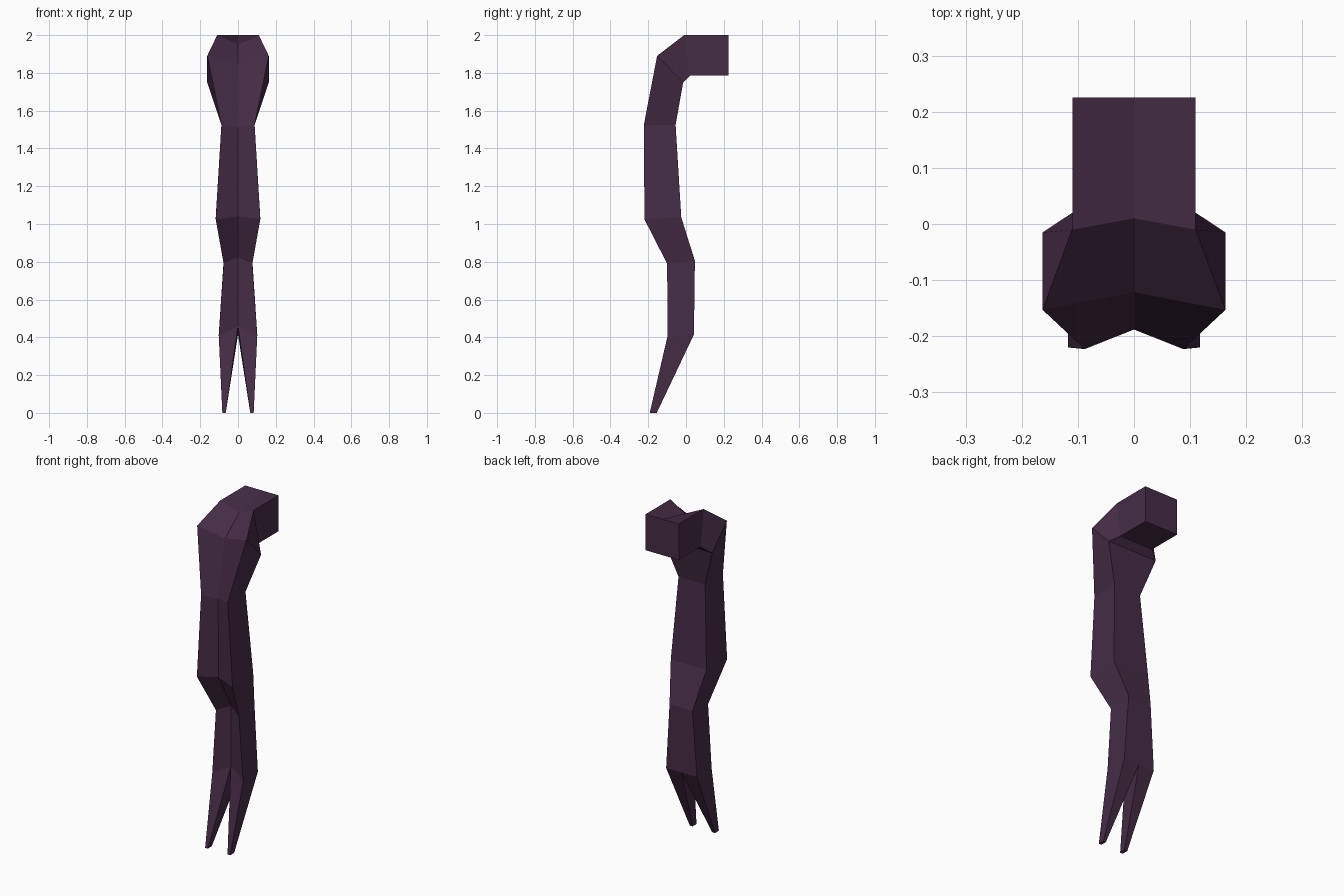
import bpy, bmesh

if "Cube" in bpy.data.objects:
    bpy.data.objects.remove(bpy.data.objects["Cube"])

mat = bpy.data.materials.new("dark_purple")
mat.diffuse_color = (0.06, 0.026, 0.06, 1)
mat.use_nodes = True
mat.node_tree.nodes["Principled BSDF"].inputs["Base Color"].default_value = mat.diffuse_color

# Half cross-sections from the top stump down to the split:
# half width, front edge (y, z), recessed front centre (y, z), back edge (y, z)
RINGS = [
    (0.11, (0.225, 2.0), (0.225, 2.0), (0.225, 1.785)),
    (0.11, (-0.01, 2.0), (0.01, 1.95), (0.02, 1.785)),
    (0.163, (-0.153, 1.89), (-0.122, 1.845), (-0.015, 1.75)),
    (0.088, (-0.223, 1.525), (-0.188, 1.51), (-0.055, 1.525)),
    (0.118, (-0.22, 1.025), (-0.184, 1.04), (-0.025, 1.035)),
    (0.076, (-0.10, 0.79), (-0.068, 0.825), (0.047, 0.805)),
    (0.102, (-0.097, 0.41), (-0.068, 0.46), (0.042, 0.415)),
]

bm = bmesh.new()


def ring(width, front, centre, back, inner=0.0):
    """Four corners of the right half: front centre, front, back, back centre."""
    points = [(inner, *centre), (width, *front), (width, *back), (inner, *back)]
    return [bm.verts.new(p) for p in points]


def bridge(a, b, closed=False):
    for i in range(4 if closed else 3):
        j = (i + 1) % 4
        bm.faces.new((a[i], b[i], b[j], a[j]))


# Bent limb, open along the mirror plane
loops = [ring(*r) for r in RINGS]
for a, b in zip(loops, loops[1:]):
    bridge(a, b)
bm.faces.new(loops[0])

# Tapered prong at the foot
tip = ring(0.083, (-0.192, 0.0), (-0.192, 0.0), (-0.155, 0.0), inner=0.065)
bridge(loops[-1], tip, closed=True)
bm.faces.new(tip)

bmesh.ops.recalc_face_normals(bm, faces=bm.faces)
# Make sure the half shell faces outwards (the outer side must point to +x)
bm.normal_update()
outer = max(bm.faces, key=lambda f: f.calc_center_median().x)
if outer.normal.x < 0:
    bmesh.ops.reverse_faces(bm, faces=bm.faces)

mesh = bpy.data.meshes.new("pronged_limb")
bm.to_mesh(mesh)
bm.free()
mesh.materials.append(mat)
limb = bpy.data.objects.new("pronged_limb", mesh)
bpy.context.collection.objects.link(limb)

# Mirror to the left half
mirror = limb.modifiers.new("mirror", "MIRROR")
mirror.use_clip = True
mirror.merge_threshold = 0.0005
